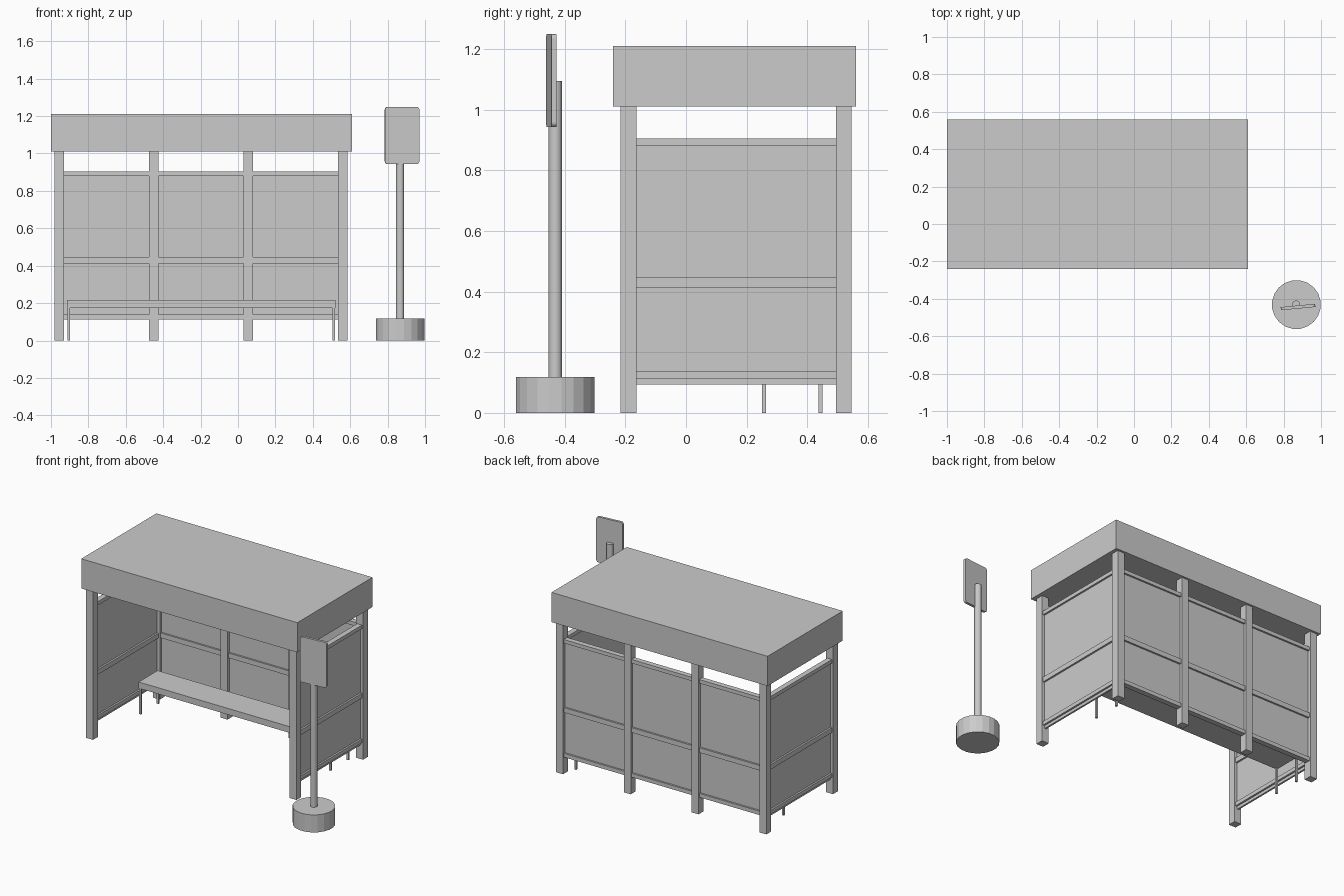
import bpy, bmesh, math
from mathutils import Matrix

cube = bpy.data.objects.get("Cube")
if cube:
    bpy.data.objects.remove(cube, do_unlink=True)

GREY = (0.6, 0.6, 0.6, 1.0)
mat = bpy.data.materials.new("plain_grey")
mat.use_nodes = True
mat.diffuse_color = GREY
mat.node_tree.nodes["Principled BSDF"].inputs["Base Color"].default_value = GREY


def finish(name, bm):
    mesh = bpy.data.meshes.new(name)
    bm.to_mesh(mesh)
    bm.free()
    mesh.materials.append(mat)
    obj = bpy.data.objects.new(name, mesh)
    bpy.context.collection.objects.link(obj)
    return obj


def box(name, x, y, z):
    """Box from (low, high) pairs on each axis."""
    bm = bmesh.new()
    bmesh.ops.create_cube(bm, size=1)
    size = [b - a for a, b in (x, y, z)]
    mid = [(a + b) / 2 for a, b in (x, y, z)]
    bmesh.ops.scale(bm, vec=size, verts=bm.verts)
    bmesh.ops.translate(bm, vec=mid, verts=bm.verts)
    return finish(name, bm)


def cylinder(name, x, y, radius, low, high, sides=20):
    bm = bmesh.new()
    turn = Matrix.Translation((x, y, (low + high) / 2)) @ Matrix.Rotation(math.pi / sides, 4, 'Z')
    bmesh.ops.create_cone(bm, cap_ends=True, segments=sides, radius1=radius,
                          radius2=radius, depth=high - low, matrix=turn)
    return finish(name, bm)


def around(c, width):
    return (c - width / 2, c + width / 2)


# Roof
ROOF_Z = 1.01
box("roof", (-1, 0.61), (-0.24, 0.56), (ROOF_Z, 1.21))

# Posts: four along the back, two at the front
POST = 0.052
POST_X = [-0.955, -0.45, 0.055, 0.56]
FRONT_Y, BACK_Y = -0.19, 0.52
for i, x in enumerate(POST_X):
    box(f"back_post_{i + 1}", around(x, POST), around(BACK_Y, POST), (0, ROOF_Z))
for side, x in (("right", POST_X[0]), ("left", POST_X[-1])):
    box(f"front_post_{side}", around(x, POST), around(FRONT_Y, POST), (0, ROOF_Z))

# Rails and panels of the back wall, one bay at a time
RAILS = {"lower": (0.112, 0.138), "middle": (0.413, 0.446), "upper": (0.88, 0.905)}
RAIL, PANEL = 0.036, 0.012
for i, (a, b) in enumerate(zip(POST_X, POST_X[1:])):
    span = (a + POST / 2, b - POST / 2)
    for name, z in RAILS.items():
        box(f"back_{name}_rail_{i + 1}", span, around(BACK_Y, RAIL), z)
    box(f"back_panel_{i + 1}", span, around(BACK_Y, PANEL), (0.12, 0.9))

# Rails and panels of the end walls
span = (FRONT_Y + POST / 2, BACK_Y - POST / 2)
for side, x in (("right", POST_X[0]), ("left", POST_X[-1])):
    for name, z in RAILS.items():
        box(f"{side}_{name}_rail", around(x, RAIL), span, z)
    box(f"{side}_panel", around(x, PANEL), span, (0.093, 0.9))

# Bench
SEAT_Z = 0.174
box("bench_seat", (-0.915, 0.52), (0.249, 0.451), (SEAT_Z, 0.216))
for side, x in (("right", -0.906), ("left", 0.511)):
    for end, y in (("front", 0.257), ("back", 0.443)):
        box(f"bench_leg_{end}_{side}", around(x, 0.013), around(y, 0.013), (0, SEAT_Z))

# Stop sign post with its round base
cylinder("sign_base", 0.868, -0.431, 0.131, 0, 0.118)
cylinder("sign_pole", 0.867, -0.431, 0.022, 0.11, 1.095)

# Sign plate with rounded corners, turned slightly
bm = bmesh.new()
bmesh.ops.create_cube(bm, size=1)
bmesh.ops.scale(bm, vec=(0.185, 0.017, 0.306), verts=bm.verts)
corners = [e for e in bm.edges if abs(e.verts[0].co.y - e.verts[1].co.y) > 0.01]
bmesh.ops.bevel(bm, geom=corners, offset=0.015, segments=3, profile=0.5, affect='EDGES')
plate = finish("sign_plate", bm)
plate.location = (0.877, -0.444, 1.096)
plate.rotation_euler.z = 0.095
